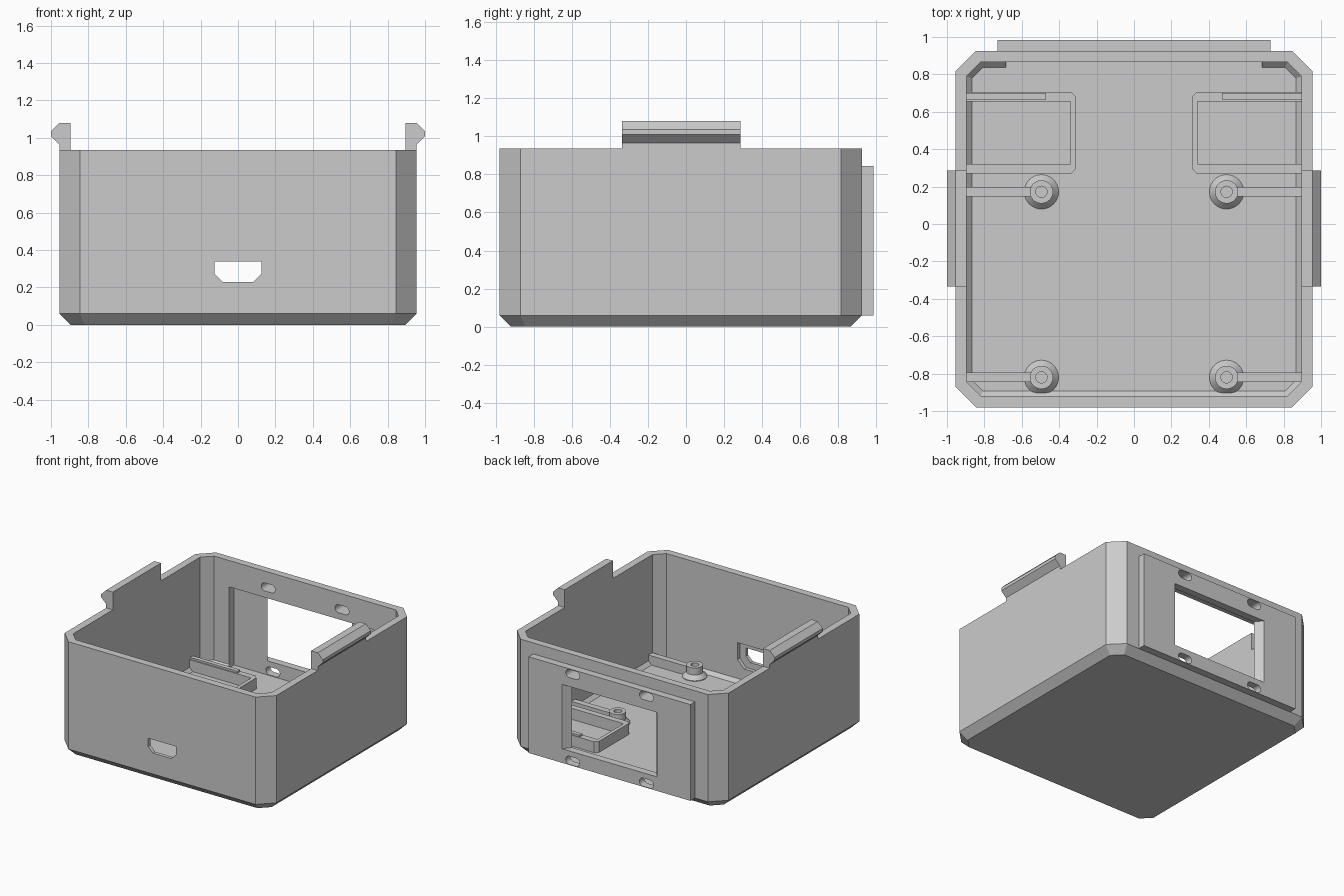
import bpy, bmesh, math

if "Cube" in bpy.data.objects:
    bpy.data.objects.remove(bpy.data.objects["Cube"])

grey = bpy.data.materials.new("light_grey_plastic")
grey.use_nodes = True
grey.diffuse_color = (0.6, 0.6, 0.6, 1)
grey.node_tree.nodes["Principled BSDF"].inputs["Base Color"].default_value = (0.6, 0.6, 0.6, 1)

HX, FRONT, BACK = 0.955, -0.98, 0.925      # outer walls
WALL, FLOOR, TOP = 0.06, 0.06, 0.935


def loft(name, rings, closed=False):
    """Skin a stack of equal-sized rings; cap the ends unless closed into a loop."""
    bm = bmesh.new()
    loops = [[bm.verts.new(p) for p in ring] for ring in rings]
    pairs = list(zip(loops, loops[1:]))
    if closed:
        pairs.append((loops[-1], loops[0]))
    else:
        bm.faces.new(loops[0])
        bm.faces.new(loops[-1])
    for a, b in pairs:
        n = len(a)
        for i in range(n):
            j = (i + 1) % n
            bm.faces.new((a[i], a[j], b[j], b[i]))
    bmesh.ops.recalc_face_normals(bm, faces=bm.faces)
    mesh = bpy.data.meshes.new(name)
    bm.to_mesh(mesh)
    bm.free()
    mesh.materials.append(grey)
    obj = bpy.data.objects.new(name, mesh)
    bpy.context.collection.objects.link(obj)
    return obj


def prism_y(name, profile, y0, y1):
    return loft(name, [[(x, y, z) for x, z in profile] for y in (y0, y1)])


def prism_z(name, outline, z0, z1):
    return loft(name, [[(x, y, z) for x, y in outline] for z in (z0, z1)])


def rect(a0, a1, b0, b1):
    return [(a0, b0), (a1, b0), (a1, b1), (a0, b1)]


def box(name, x0, x1, y0, y1, z0, z1):
    return prism_z(name, rect(x0, x1, y0, y1), z0, z1)


def octagon(inset, z):
    """Chamfered plan outline, offset inward."""
    c = 0.11 - inset * 0.586
    x, f, b = HX - inset, FRONT + inset, BACK - inset
    pts = [(x, f + c), (x, b - c), (x - c, b), (c - x, b),
           (-x, b - c), (-x, f + c), (c - x, f), (x - c, f)]
    return [(px, py, z) for px, py in pts]


def combine(target, other, operation):
    """Apply a boolean and drop the helper object."""
    mod = target.modifiers.new("bool", "BOOLEAN")
    mod.operation, mod.solver, mod.object = operation, "EXACT", other
    bpy.context.view_layer.update()
    graph = bpy.context.evaluated_depsgraph_get()
    mesh = bpy.data.meshes.new_from_object(target.evaluated_get(graph))
    target.modifiers.clear()
    target.data = mesh
    bpy.data.objects.remove(other)


# Box body with bevelled base, raised back plate and two snap hooks
body = loft("case_body", [octagon(WALL, 0), octagon(0, FLOOR), octagon(0, TOP)])
combine(body, box("plate", -0.73, 0.73, 0.9, 0.985, FLOOR, 0.845), "UNION")
hook = [(0.87, 0.85), (HX, 0.85), (HX, 0.965), (1, 1.01),
        (1, 1.035), (HX, 1.08), (0.87, 1.08)]
for side in (-1, 1):
    combine(body, prism_y("hook", [(side * x, z) for x, z in hook], -0.335, 0.285), "UNION")

# Inner cavity, and the recess behind the back plate
combine(body, loft("cavity", [octagon(WALL + 0.028, FLOOR), octagon(WALL, FLOOR + 0.028),
                              octagon(WALL, 1.3)]), "DIFFERENCE")
combine(body, box("recess", -0.685, 0.685, 0.8, BACK, FLOOR, 0.72), "DIFFERENCE")

# Screen window with flared sides
flare = [(0.3675, 0.91), (0.4425, 1.0)]
combine(body, loft("window", [[(x, y, z) for x, z in rect(-w, w, 0.175, 0.70)]
                              for w, y in flare]), "DIFFERENCE")

# Four slotted screw holes around the window
for sx in (-0.333, 0.333):
    for sz in (0.098, 0.806):
        slot = []
        for i in range(24):
            a = math.tau * (i + 0.5) / 24
            shift = math.copysign(0.03, math.cos(a))
            slot.append((sx + shift + 0.033 * math.cos(a), sz + 0.033 * math.sin(a)))
        combine(body, prism_y("slot", slot, 0.8, 1.1), "DIFFERENCE")


# Cable port in the front wall, with a larger recess inside
def port(w, z0, z1, c):
    return [(-w, z1), (-w, z0 + c), (c - w, z0), (w - c, z0), (w, z0 + c), (w, z1)]


combine(body, prism_y("port", port(0.125, 0.23, 0.34, 0.042), -1.1, -0.8), "DIFFERENCE")
combine(body, prism_y("port_recess", port(0.18, 0.18, 0.38, 0.06), -0.95, -0.8), "DIFFERENCE")

# Hollow standoffs with support ribs
profile = [(0.03, 0.05), (0.092, 0.05), (0.092, 0.065), (0.062, 0.098), (0.062, 0.155), (0.03, 0.155), (0.03, FLOOR)]
for side, label in ((-1, "right"), (1, "left")):
    for y, place in ((-0.82, "front"), (0.172, "rear")):
        rings = [[(side * 0.495 + r * math.cos(math.tau * i / 32),
                   y + r * math.sin(math.tau * i / 32), z) for i in range(32)]
                 for r, z in profile]
        post = loft(f"standoff_{place}_{label}", rings, closed=True)
        bpy.ops.object.select_all(action="DESELECT")
        post.select_set(True)
        bpy.context.view_layer.objects.active = post
        bpy.ops.object.shade_smooth_by_angle(angle=math.radians(30))
        x0, x1 = sorted((side * 0.54, side * 0.9))
        box(f"rib_{place}_{label}", x0, x1, y - 0.025, y + 0.025, 0.05, 0.135)

    # U-shaped holder against each side wall
    outline = [(0.9, 0.27), (0.335, 0.27), (0.31, 0.295), (0.31, 0.68), (0.335, 0.705),
               (0.9, 0.705), (0.9, 0.655), (0.34, 0.655), (0.34, 0.32), (0.9, 0.32)]
    prism_z(f"holder_{label}", [(side * x, y) for x, y in outline], 0.05, 0.15)
    x0, x1 = sorted((side * 0.47, side * 0.9))
    box(f"holder_step_{label}", x0, x1, 0.665, 0.7, 0.14, 0.165)
